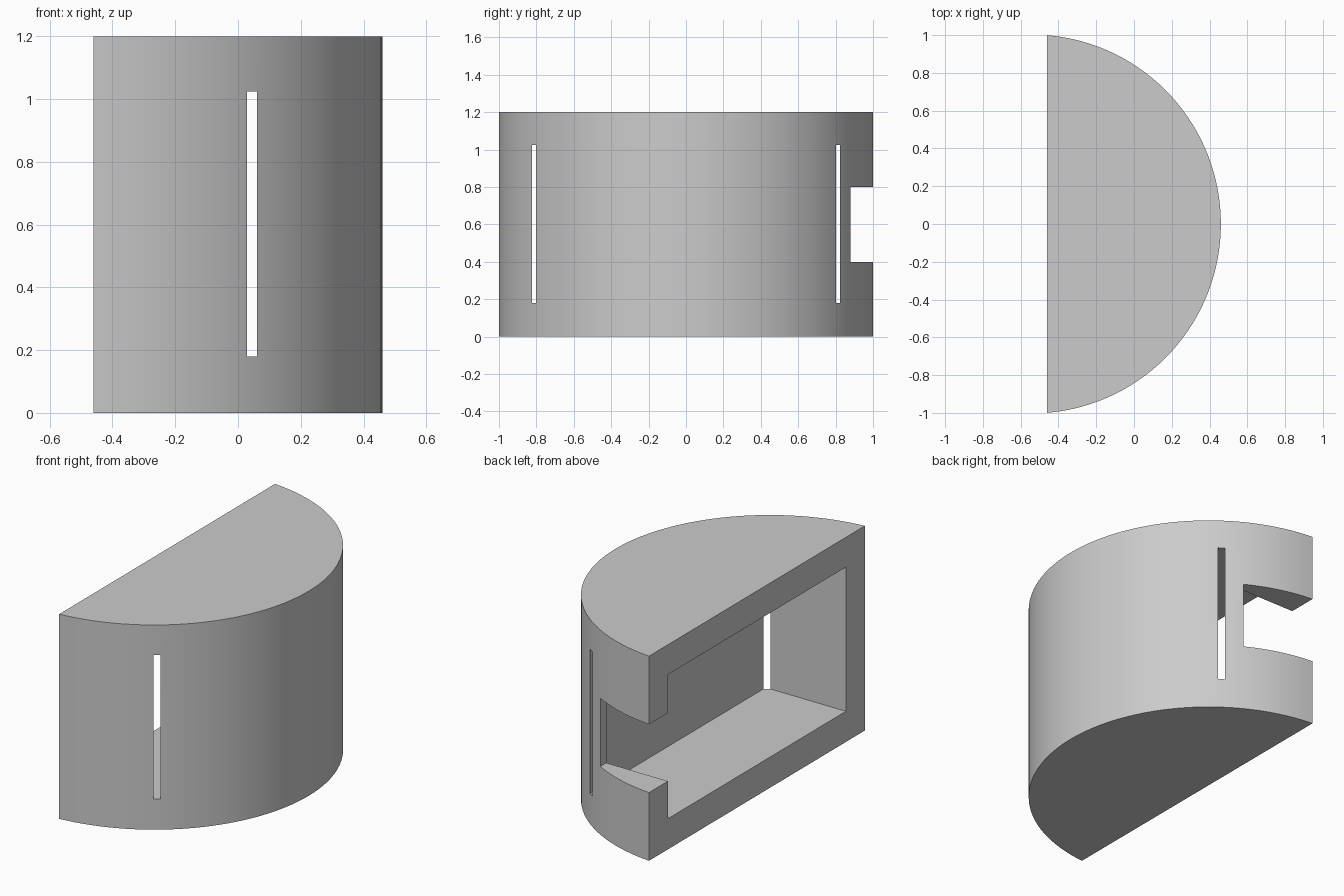
import bpy
import bmesh
import math

default = bpy.data.objects.get("Cube")
if default:
    bpy.data.objects.remove(default, do_unlink=True)

HEIGHT = 1.2
FLAT_X = -0.46       # plane of the open flat side
CENTRE_X = -0.543    # axis of the curved wall
RADIUS = 1.003
SEGMENTS = 64

grey = bpy.data.materials.new("light_grey")
grey.use_nodes = True
colour = (0.6, 0.6, 0.6, 1)
grey.diffuse_color = colour
grey.node_tree.nodes["Principled BSDF"].inputs["Base Color"].default_value = colour


def add_object(name, bm):
    bmesh.ops.recalc_face_normals(bm, faces=bm.faces)
    mesh = bpy.data.meshes.new(name)
    bm.to_mesh(mesh)
    bm.free()
    mesh.materials.append(grey)
    obj = bpy.data.objects.new(name, mesh)
    bpy.context.collection.objects.link(obj)
    return obj


def box(name, low, high):
    bm = bmesh.new()
    bmesh.ops.create_cube(bm, size=1)
    for v in bm.verts:
        v.co = [(a + b) / 2 + c * (b - a) for a, b, c in zip(low, high, v.co)]
    return add_object(name, bm)


def cut(target, cutter):
    mod = target.modifiers.new(cutter.name, "BOOLEAN")
    mod.operation = "DIFFERENCE"
    mod.solver = "EXACT"
    mod.object = cutter
    cutter.hide_render = True
    bpy.context.view_layer.objects.active = target
    bpy.ops.object.modifier_apply(modifier=mod.name)
    bpy.data.objects.remove(cutter, do_unlink=True)


# Curved housing: arc segment extruded upwards
bm = bmesh.new()
half = math.acos((FLAT_X - CENTRE_X) / RADIUS)
angles = [half * (2 * i / SEGMENTS - 1) for i in range(SEGMENTS + 1)]
base = bm.faces.new([bm.verts.new((CENTRE_X + RADIUS * math.cos(a),
                                   RADIUS * math.sin(a), 0)) for a in angles])
top = bmesh.ops.extrude_face_region(bm, geom=[base])["geom"]
bmesh.ops.translate(bm, vec=(0, 0, HEIGHT),
                    verts=[g for g in top if isinstance(g, bmesh.types.BMVert)])
housing = add_object("curved_housing", bm)

# Rectangular cavity, whose far corners break through as two slits
cut(housing, box("cavity_cutter", (-0.7, -0.824, 0.18), (0.06, 0.824, 1.025)))

# Notch through the rear side wall
cut(housing, box("notch_cutter", (-0.8, 0.7, 0.4), (-0.06, 1.2, 0.8)))

# Smooth curved wall with crisp edges
bpy.ops.object.select_all(action="DESELECT")
housing.select_set(True)
bpy.context.view_layer.objects.active = housing
bpy.ops.object.shade_smooth_by_angle(angle=math.radians(30))
